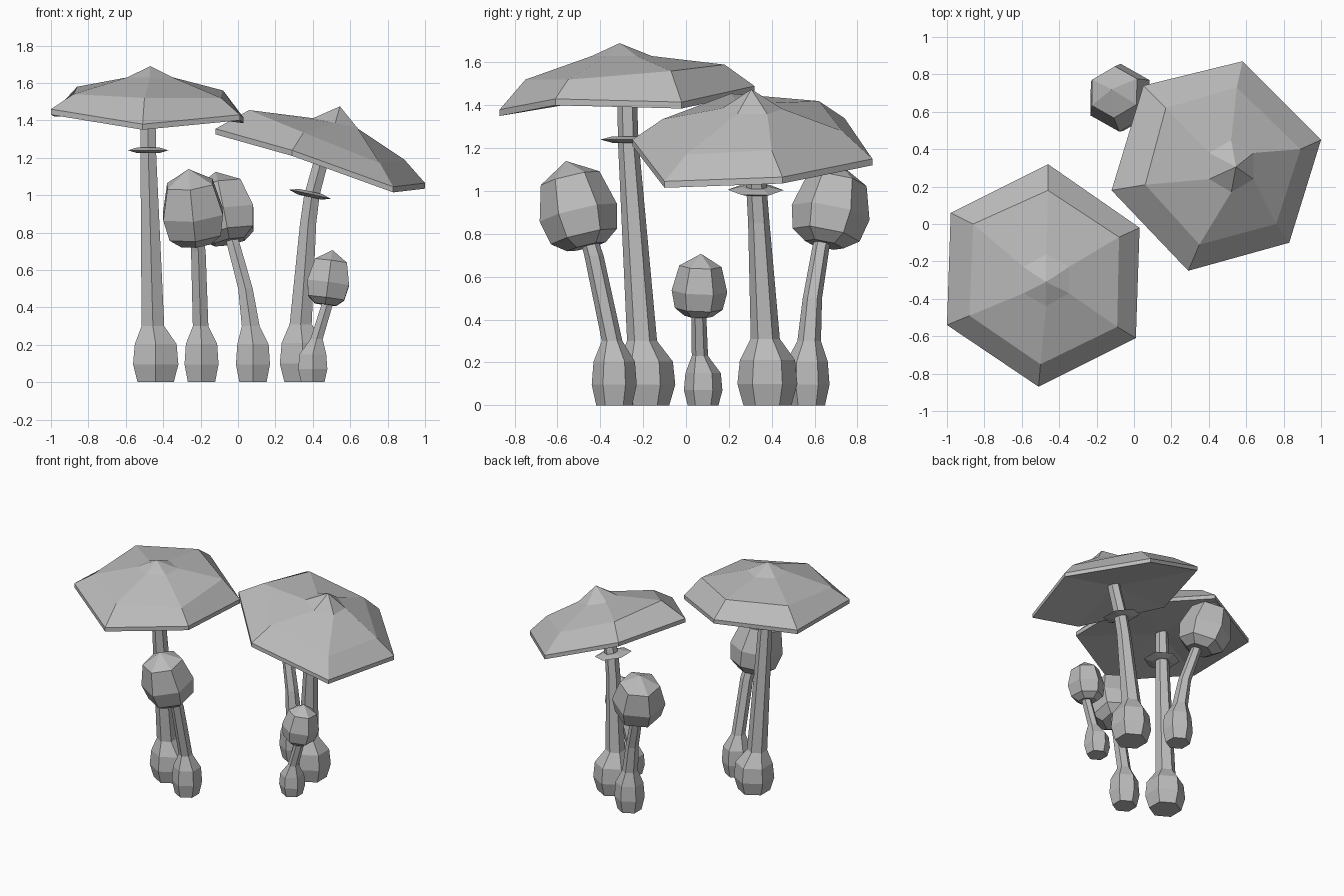
import bpy
import bmesh
from math import cos, sin, pi
from mathutils import Vector

SIDES = 6
UP = Vector((0, 0, 1))

cube = bpy.data.objects.get("Cube")
if cube:
    bpy.data.objects.remove(cube, do_unlink=True)

grey = bpy.data.materials.new("plain_grey")
grey.use_nodes = True
colour = (0.5, 0.5, 0.5, 1)
grey.diffuse_color = colour
grey.node_tree.nodes["Principled BSDF"].inputs["Base Color"].default_value = colour


def ring(centre, radius, axis=UP, phase=pi / 2):
    """Six-sided ring of points around a centre, square to the axis."""
    turn = UP.rotation_difference(Vector(axis).normalized())
    return [Vector(centre) + turn @ Vector((radius * cos(phase + 2 * pi * i / SIDES),
                                            radius * sin(phase + 2 * pi * i / SIDES), 0))
            for i in range(SIDES)]


def loft(name, rings):
    """Skin a list of rings; a ring of one point becomes a tip."""
    bm = bmesh.new()
    loops = [[bm.verts.new(p) for p in points] for points in rings]
    for low, high in zip(loops, loops[1:]):
        for i in range(SIDES):
            j = (i + 1) % SIDES
            if len(high) == 1:
                bm.faces.new((low[i], low[j], high[0]))
            elif len(low) == 1:
                bm.faces.new((low[0], high[j], high[i]))
            else:
                bm.faces.new((low[i], low[j], high[j], high[i]))
    for end in (loops[0], loops[-1]):
        if len(end) > 1:
            bm.faces.new(end)
    bmesh.ops.recalc_face_normals(bm, faces=bm.faces)
    mesh = bpy.data.meshes.new(name)
    bm.to_mesh(mesh)
    bm.free()
    mesh.materials.append(grey)
    obj = bpy.data.objects.new(name, mesh)
    bpy.context.collection.objects.link(obj)
    return obj


def stem(name, base, radius, neck, path, phase=pi / 2):
    """Swollen foot, then a thin stalk through (centre, radius) steps."""
    foot = Vector(base)
    profile = ((0, 0.8), (0.32, 1), (0.68, 0.92))
    rings = [ring(foot + UP * neck * h, radius * r, phase=phase) for h, r in profile]
    rings += [ring(centre, r, phase=phase) for centre, r in path]
    loft(name, rings)


def wide_cap(name, hollow, rim, shoulder, crown, crown_radius, axis, tip):
    """Broad faceted cap with a thin lip and a small pointed crown."""
    lip = [Vector(p) for p in rim]
    raised = [p + UP * 0.03 for p in lip]
    start = pi / 2
    loft(name, [[hollow], lip, raised, [Vector(p) for p in shoulder],
                ring(crown, crown_radius, axis, start), [tip]])


def skirt(name, centre, radius, axis):
    """Thin sharp-edged collar around a stalk."""
    c, n = Vector(centre), Vector(axis).normalized()
    loft(name, [ring(c - n * 0.015, radius * 0.55, n), ring(c, radius, n),
                ring(c + n * 0.015, radius * 0.55, n)])


def bud_cap(name, bottom, tip, radius, phase=pi / 2):
    """Closed egg-shaped cap along a leaning axis."""
    low, high = Vector(bottom), Vector(tip)
    axis = high - low
    profile = ((0, 0.5), (0.12, 0.86), (0.4, 1), (0.8, 0.76))
    rings = [ring(low + axis * h, radius * r, axis, phase) for h, r in profile]
    loft(name, rings + [[high]])


# Tall mushroom
stem("tall_stem", (-.44, -.19, 0), .14, .3,
     [((-.455, -.205, .3), .07), ((-.48, -.27, 1.24), .048), ((-.48, -.275, 1.46), .045)])
skirt("tall_skirt", (-.48, -.275, 1.24), .125, UP)
wide_cap("tall_cap", (-.48, -.28, 1.45),
         [(-.46, .32, 1.46), (-.98, .06, 1.42), (-1, -.54, 1.43),
          (-.51, -.87, 1.35), (.01, -.61, 1.4), (.03, -.02, 1.385)],
         [(-.46, .18, 1.59), (-.86, 0, 1.58), (-.88, -.49, 1.54),
          (-.5, -.75, 1.52), (-.09, -.55, 1.52), (-.08, -.07, 1.56)],
         (-.47, -.3, 1.63), .14, UP, (-.47, -.31, 1.69))

# Leaning mushroom
lean = (.22, .01, 1)
stem("leaning_stem", (.345, .38, 0), .14, .31,
     [((.335, .37, .31), .068), ((.375, .34, .85), .05),
      ((.395, .33, 1), .048), ((.46, .325, 1.24), .045)])
skirt("leaning_skirt", (.385, .325, 1.005), .13, lean)
wide_cap("leaning_cap", (.44, .31, 1.23),
         [(.58, .87, 1.12), (.05, .74, 1.31), (-.12, .18, 1.325),
          (.29, -.25, 1.21), (.83, -.1, 1.015), (1, .45, 1.035)],
         [(.55, .73, 1.28), (.17, .62, 1.42), (.06, .21, 1.455),
          (.35, -.11, 1.335), (.76, 0, 1.17), (.89, .4, 1.19)],
         (.52, .31, 1.385), .14, lean, (.545, .305, 1.475))

# Front bud
stem("front_bud_stem", (-.195, -.335, 0), .105, .3,
     [((-.2, -.345, .3), .048), ((-.212, -.43, .7), .045), ((-.225, -.46, .8), .04)])
bud_cap("front_bud_cap", (-.225, -.465, .74), (-.265, -.56, 1.14), .185)

# Back bud
stem("back_bud_stem", (.08, .565, 0), .105, .3,
     [((.068, .575, .3), .055), ((.04, .59, .5), .045),
      ((-.025, .63, .74), .04), ((-.05, .65, .82), .04)])
bud_cap("back_bud_cap", (-.045, .645, .75), (-.12, .72, 1.125), .185)

# Small bud
stem("small_bud_stem", (.4, .08, 0), .09, .22,
     [((.42, .065, .23), .038), ((.475, .06, .41), .035), ((.48, .06, .46), .03)])
bud_cap("small_bud_cap", (.467, .058, .415), (.505, .07, .707), .13)
